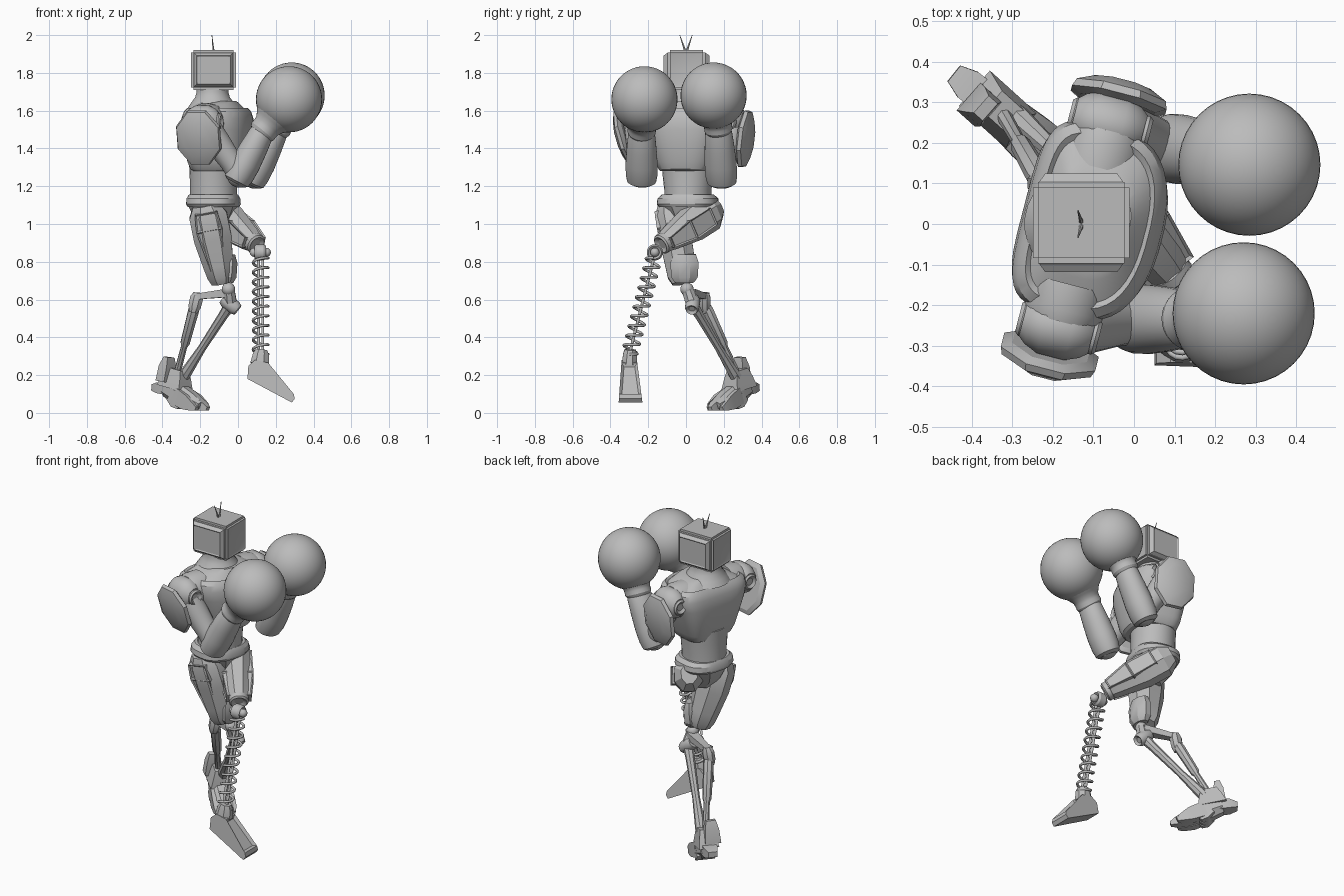
import bpy, bmesh, math
from mathutils import Vector, Matrix

old = bpy.data.objects.get("Cube")
if old:
    bpy.data.objects.remove(old, do_unlink=True)

grey = bpy.data.materials.new("plain_grey")
grey.use_nodes = True
grey.diffuse_color = (0.5, 0.5, 0.5, 1)
grey.node_tree.nodes["Principled BSDF"].inputs["Base Color"].default_value = (0.5, 0.5, 0.5, 1)
parts = []


def finish(name, bm):
    bmesh.ops.recalc_face_normals(bm, faces=bm.faces)
    me = bpy.data.meshes.new(name)
    bm.to_mesh(me)
    bm.free()
    me.materials.append(grey)
    ob = bpy.data.objects.new(name, me)
    bpy.context.collection.objects.link(ob)
    parts.append(ob)
    return ob


def inset(bm, faces, width, depth):
    bmesh.ops.recalc_face_normals(bm, faces=bm.faces)
    bmesh.ops.inset_individual(bm, faces=faces, thickness=width, depth=depth)


def limb(name, a, b, rings, n=16, ref=(0, 0, 1), power=2, panel=0, cap=0, shift=0):
    """Loft along a-b; each ring is (fraction, half size along ref, half size across)."""
    a, b = Vector(a), Vector(b)
    w = (b - a).normalized()
    u = Vector(ref)
    u = (u - w * u.dot(w)).normalized()
    v = w.cross(u)
    k = 1 / math.cos(math.pi / n) if n <= 8 else 1
    bm = bmesh.new()
    loops = []
    for t, ru, rv in rings:
        loop = []
        for i in range(n):
            ang = (i + 0.5) * math.tau / n
            c, s = math.cos(ang), math.sin(ang)
            # a shifted section is flatter on its far side
            p = power + 2 if shift and c < 0 else power
            c = math.copysign(abs(c) ** (2 / p), c) * ru * k + shift
            s = math.copysign(abs(s) ** (2 / p), s) * rv * k
            loop.append(bm.verts.new(a.lerp(b, t) + u * c + v * s))
        loops.append(loop)
    sides = []
    for lo, hi in zip(loops, loops[1:]):
        for i in range(n):
            j = (i + 1) % n
            sides.append(bm.faces.new((lo[i], lo[j], hi[j], hi[i])))
    bm.faces.new(loops[0][::-1])
    end = bm.faces.new(loops[-1])
    if panel:
        inset(bm, [f for f in sides if f.calc_area() > 0.005], panel, -0.006)
    if cap:
        inset(bm, [end], cap, -0.012)
    return finish(name, bm)


def ball(name, centre, r):
    bm = bmesh.new()
    bmesh.ops.create_uvsphere(bm, u_segments=40, v_segments=24, radius=r,
                              matrix=Matrix.Translation(centre))
    return finish(name, bm)


def ring(name, centre, axis, r, tube, half):
    """Short collar with a recessed cap."""
    c, d = Vector(centre), Vector(axis).normalized() * half
    return limb(name, c - d, c + d, [(0, r - tube, r - tube), (0.2, r, r), (0.8, r, r),
                (1, r - tube, r - tube)], 24, (0, 0, 1), cap=r * 0.35)


# Torso, turned slightly towards the front
yaw = math.radians(-14.5)
forward = Vector((math.cos(yaw), math.sin(yaw), 0))
side = Vector((-forward.y, forward.x, 0))
base, top = (-0.13, 0.01, 0), (-0.13, 0.01, 1)
limb("abdomen", base, top, [(1.12, .125, .125), (1.18, .125, .125), (1.26, .125, .135),
     (1.34, .13, .14)], 32, forward)
limb("chest", base, top, [(1.28, .12, .135), (1.29, .135, .145), (1.33, .15, .165), (1.42, .165, .195),
     (1.5, .175, .222), (1.56, .17, .24), (1.595, .157, .235), (1.615, .14, .212),
     (1.605, .13, .198), (1.635, .105, .14), (1.65, .09, .1)], 40, forward, 2.5, shift=.03)
limb("neck", (-.135, 0, 0), (-.135, 0, 1), [(1.61, .135, .135), (1.64, .115, .115), (1.67, .093, .093),
     (1.7, .084, .084), (1.73, .084, .084)], 28, (1, 0, 0))
limb("belt", base, top, [(1.09, .13, .15), (1.105, .138, .162), (1.135, .136, .158), (1.155, .125, .135)],
     32, forward, 2.6)
limb("pelvis", base, top, [(.96, .04, .05), (1.02, .09, .09), (1.1, .125, .145)], 8, forward)

# Boxy head with raised side screens
bm = bmesh.new()
bmesh.ops.create_cube(bm, size=1, matrix=Matrix.Translation((-.13, .003, 1.816))
                      @ Matrix.Diagonal((.238, .2, .212, 1)))
bmesh.ops.bevel(bm, geom=bm.edges[:], offset=.013, segments=2, affect='EDGES')
large = [f for f in bm.faces if f.calc_area() > .02]
flank = [f for f in large if abs(f.normal.y) > .9]
ends = [f for f in large if abs(f.normal.x) > .9]
inset(bm, ends, .015, -.004)
inset(bm, flank, .004, .001)
inset(bm, flank, .02, .02)
inset(bm, flank, .01, -.004)
finish("head", bm)
for s in (-1, 1):
    limb("antenna", (-.13, s * .006, 1.92), (-.138, s * .033, 2.0),
         [(0, .005, .005), (.5, .003, .003), (1, .0015, .0015)], 6, (1, 0, 0))


# Arms: shoulder drum, guard plate, upper arm, forearm and round glove
def arm(tag, s, shoulder, elbow, wrist, glove, pad, lean):
    sh, el, wr, gl, pad = map(Vector, (shoulder, elbow, wrist, glove, pad))
    out = side * s
    limb(tag + "_shoulder_socket", sh - out * .11, sh - out * .015,
         [(0, .1, .1), (.7, .1, .1), (1, .09, .09)], 28)
    limb(tag + "_shoulder_drum", sh - forward * .09, sh + forward * .085,
         [(0, .05, .045), (.1, .07, .06), (.3, .088, .075), (.7, .088, .075), (.9, .07, .06), (1, .05, .045)], 28)
    for f in (-1, 1):
        ring(tag + "_shoulder_disc", sh + forward * .08 * f, forward * f, .045, .008, .022)
    limb(tag + "_upper_arm", sh, el, [(0, .075, .075), (.4, .07, .07), (.75, .06, .06), (1, .065, .065)],
         20, (0, 1, 0))
    n = (out - Vector((0, 0, lean))).normalized()
    limb(tag + "_guard_plate", pad - n * .025, pad + n * .03,
         [(0, .125, .095), (.25, .15, .12), (.6, .144, .113), (1, .095, .07)], 8)
    limb(tag + "_guard_bracket", sh, pad, [(0, .03, .03), (1, .03, .03)], 12)
    limb(tag + "_forearm", el, wr, [(-.2, .05, .058), (-.15, .068, .078), (0, .076, .085), (.25, .078, .086),
         (.6, .073, .08), (.93, .065, .072), (1, .06, .065)], 24, forward)
    ball(tag + "_elbow", el, .07)
    limb(tag + "_glove_cuff", wr, gl, [(-.08, .066, .066), (0, .075, .075), (.1, .074, .074),
         (.18, .076, .076), (.3, .092, .092), (.5, .13, .13)], 28)
    ball(tag + "_glove", gl, .175)


arm("front", -1, (-.185, -.255, 1.54), (.01, -.235, 1.262), (.13, -.235, 1.49),
    (.27, -.22, 1.66), (-.21, -.325, 1.455), .3)
arm("back", 1, (-.06, .245, 1.54), (.09, .187, 1.257), (.205, .172, 1.5),
    (.284, .146, 1.68), (-.035, .316, 1.45), .12)

# Spring leg: armoured thigh, disc knee, coil shin and wedge foot
hip, knee = Vector((-.11, .13, 1.065)), Vector((.105, -.14, .885))
limb("spring_leg_thigh", hip, knee, [(-.13, .055, .045), (.02, .095, .08), (.35, .093, .08), (.8, .06, .062),
     (.95, .045, .05)], 8)
for f in (-1, 1):
    off = Vector((.053, .042, 0)) * f
    limb("spring_leg_thigh_plate", hip.lerp(knee, .13) + off, hip.lerp(knee, .9) + off * .75,
         [(0, .05, .022), (.5, .053, .032), (1, .03, .02)], 4, panel=.01)
ring("spring_leg_knee_collar", hip.lerp(knee, .93), knee - hip, .055, .01, .02)
ring("spring_leg_knee_disc", (.118, -.165, .85), (1, 0, 0), .043, .008, .03)
for dx in (-.032, .032):
    ball("spring_leg_knee_cap", (.118 + dx, -.165, .85), .024)

top_end, low_end = Vector((.12, -.17, .82)), Vector((.12, -.3, .31))
for dx in (-.011, .011):
    gap = Vector((dx, 0, 0))
    limb("spring_core", top_end + gap, low_end + gap, [(0, .008, .008), (1, .008, .008)], 12)
curve = bpy.data.curves.new("shin_spring", 'CURVE')
curve.dimensions = '3D'
curve.bevel_depth = .0075
curve.bevel_resolution = 2
turns, steps = 10, 16
axis = (low_end - top_end).normalized()
across = Vector((1, 0, 0))
third = axis.cross(across)
line = curve.splines.new('POLY')
line.points.add(turns * steps)
for i, p in enumerate(line.points):
    ang = math.tau * i / steps
    pos = top_end.lerp(low_end, i / (turns * steps))
    p.co = (*(pos + (across * math.cos(ang) + third * math.sin(ang)) * .04), 1)
curve.materials.append(grey)
bpy.context.collection.objects.link(bpy.data.objects.new("shin_spring", curve))

limb("spring_foot_ankle", (.125, -.295, .335), (.115, -.3, .26), [(0, .03, .03), (.3, .042, .036), (1, .05, .04)],
     8, (1, 0, 0))
profile = [(.05, .18), (.055, .25), (.09, .28), (.16, .265), (.295, .1), (.3, .075), (.285, .055)]
bm = bmesh.new()
face = bm.faces.new([bm.verts.new((x, -.357 + .07 * (z - .05), z)) for x, z in profile])
made = bmesh.ops.extrude_face_region(bm, geom=[face])["geom"]
for vert in (g for g in made if isinstance(g, bmesh.types.BMVert)):
    vert.co.y = -.23 - .13 * (vert.co.z - .05)
bmesh.ops.recalc_face_normals(bm, faces=bm.faces)
inset(bm, [f for f in bm.faces if f.normal.z > .4 and f.normal.x > .4 and f.calc_area() > .01], .02, -.015)
finish("spring_foot", bm)

# Piston leg: armoured thigh, knee linkage and twin rods
hip, knee = Vector((-.165, -.085, 1.08)), Vector((-.085, -.012, .69))
limb("piston_leg_thigh", hip, knee, [(-.06, .07, .06), (.08, .1, .085), (.4, .1, .085), (.75, .08, .08),
     (.9, .07, .078), (1, .055, .06)], 8, (1, 0, 0))
limb("piston_leg_thigh_plate", (-.17, -.145, 1.06), (-.11, -.075, .76), [(0, .06, .02), (.3, .07, .028), (1, .035, .02)],
     4, (1, 0, 0), panel=.012)
limb("piston_leg_knee_guard", (-.045, -.008, .84), (-.055, -.008, .69),
     [(0, .03, .06), (.3, .045, .075), (.8, .045, .07), (1, .03, .05)], 8, (1, 0, 0))
ball("piston_leg_knee_ball", (-.05, .005, .655), .035)
front_joint, rear_joint = Vector((-.04, .035, .575)), Vector((-.225, .1, .58))
limb("knee_link", (-.05, .005, .66), front_joint, [(0, .03, .03), (1, .035, .035)], 8, (1, 0, 0))
ring("front_rod_joint", front_joint, (.75, -.1, -.6), .038, .008, .05)
limb("rear_link", (-.05, .02, .635), rear_joint + Vector((0, 0, .035)), [(0, .022, .03), (.8, .016, .02), (1, .022, .025)], 4)
limb("rear_rod_joint", rear_joint + Vector((.012, 0, .055)), rear_joint - Vector((.012, 0, .05)),
     [(0, .022, .022), (.25, .035, .03), (.7, .033, .03), (1, .022, .02)], 8, (1, 0, 0))
limb("front_rod", front_joint, (-.29, .265, .19), [(0, .03, .03), (.15, .024, .024), (.6, .02, .02), (1, .03, .03)],
     8, (1, 0, 0))
limb("rear_rod", rear_joint, (-.325, .275, .2), [(0, .02, .02), (.1, .028, .028), (.55, .024, .024), (.6, .016, .016),
     (1, .018, .018)], 8, (1, 0, 0))

# Piston foot: core, toe claws and heel plates
toe = Vector((.75, -.66, 0))
wide = Vector((.66, .75, 0))
heel = Vector((-.335, .282, .13))
limb("piston_foot_core", heel - toe * .05, heel + toe * .2 - Vector((0, 0, .09)),
     [(0, .045, .045), (.3, .058, .054), (.7, .042, .054), (1, .02, .042)], 8)
limb("piston_foot_ankle", heel, heel + Vector((.02, -.01, .1)), [(0, .08, .058), (.6, .062, .045), (1, .045, .035)], 4, toe)
for k in (-1, 0, 1):
    start = heel + wide * k * .036 + toe * .04 - Vector((0, 0, .038))
    limb("toe_claw", start, start + toe * (.195 - .04 * abs(k)) + wide * k * .008 - Vector((0, 0, .07)),
         [(0, .045, .02), (.5, .04, .024), (.85, .022, .021), (1, .01, .012)], 4)
    limb("foot_claw", start - toe * .03, start - Vector((0, 0, .06)) + toe * .03,
         [(0, .03, .018), (.6, .033, .02), (1, .016, .013)], 4, toe)
limb("heel_spur", heel - toe * .03, heel - toe * .14 - wide * .005 + Vector((0, 0, .005)),
     [(0, .035, .04), (.6, .028, .04), (1, .016, .025)], 4)
limb("heel_plate", heel + Vector((-.05, .012, .035)), heel + Vector((-.03, .003, .165)),
     [(0, .03, .045), (.6, .028, .04), (1, .015, .028)], 4, toe)

# Smooth the round parts while keeping hard edges
bpy.ops.object.select_all(action='DESELECT')
for ob in parts:
    ob.select_set(True)
bpy.context.view_layer.objects.active = parts[0]
bpy.ops.object.shade_smooth_by_angle(angle=math.radians(28))
